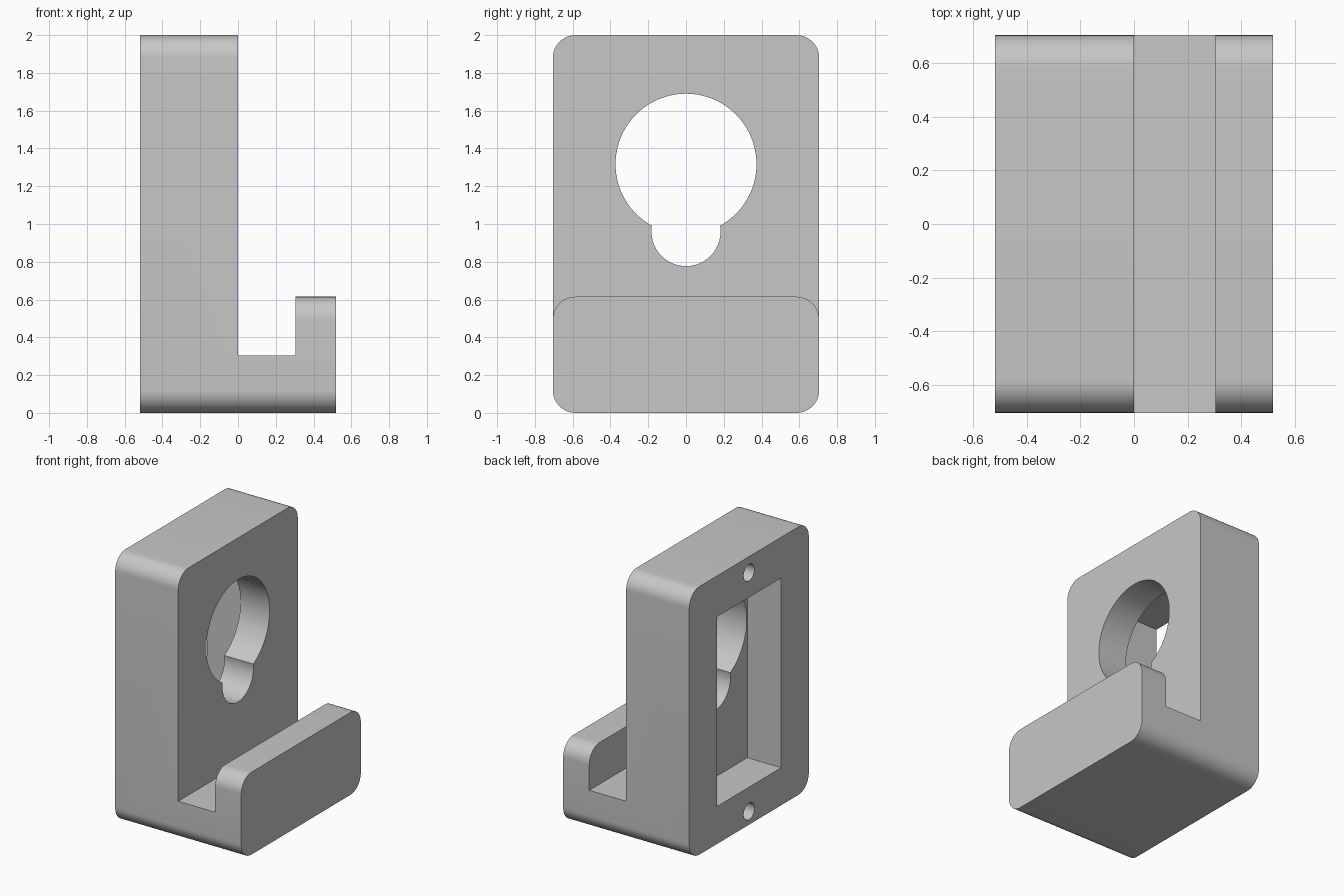
import bpy
import bmesh
import math

default = bpy.data.objects.get("Cube")
if default:
    bpy.data.objects.remove(default, do_unlink=True)

HALF_DEPTH = 0.705
BACK, WALL, LIP, FRONT = -0.52, 0.0, 0.305, 0.52
FLOOR_Z, LIP_Z, TOP_Z = 0.305, 0.615, 2.0
POCKET_X = -0.24

grey = bpy.data.materials.new("plain_grey")
grey.use_nodes = True
colour = (0.57, 0.57, 0.57, 1)
grey.diffuse_color = colour
grey.node_tree.nodes["Principled BSDF"].inputs["Base Color"].default_value = colour


def link_mesh(name, bm):
    bmesh.ops.recalc_face_normals(bm, faces=bm.faces)
    mesh = bpy.data.meshes.new(name)
    bm.to_mesh(mesh)
    bm.free()
    obj = bpy.data.objects.new(name, mesh)
    bpy.context.collection.objects.link(obj)
    mesh.materials.append(grey)
    return obj


def make_body():
    """J-shaped side profile extruded in depth, with rounded outer corners."""
    profile = [(BACK, 0), (FRONT, 0), (FRONT, LIP_Z), (LIP, LIP_Z),
               (LIP, FLOOR_Z), (WALL, FLOOR_Z), (WALL, TOP_Z), (BACK, TOP_Z)]
    bm = bmesh.new()
    face = bm.faces.new([bm.verts.new((x, -HALF_DEPTH, z)) for x, z in profile])
    side = bmesh.ops.extrude_face_region(bm, geom=[face])["geom"]
    moved = [v for v in side if isinstance(v, bmesh.types.BMVert)]
    bmesh.ops.translate(bm, verts=moved, vec=(0, 2 * HALF_DEPTH, 0))
    bmesh.ops.recalc_face_normals(bm, faces=bm.faces)

    def is_corner(edge):
        a, b = (v.co for v in edge.verts)
        along_x = abs(a.y - b.y) < 1e-4 and abs(a.z - b.z) < 1e-4
        return along_x and abs(a.z - FLOOR_Z) > 1e-3

    bmesh.ops.bevel(bm, geom=[e for e in bm.edges if is_corner(e)], offset=0.12,
                    segments=12, profile=0.5, affect='EDGES')
    return link_mesh("hook_body", bm)


def cut(body, cutter):
    cutter.hide_render = True
    mod = body.modifiers.new(cutter.name, 'BOOLEAN')
    mod.operation = 'DIFFERENCE'
    mod.solver = 'EXACT'
    mod.object = cutter
    bpy.context.view_layer.objects.active = body
    bpy.ops.object.modifier_apply(modifier=mod.name)
    bpy.data.objects.remove(cutter, do_unlink=True)


def box_cutter(name, x0, x1, half_y, z0, z1):
    bm = bmesh.new()
    bmesh.ops.create_cube(bm, size=1)
    bmesh.ops.scale(bm, vec=(x1 - x0, 2 * half_y, z1 - z0), verts=bm.verts)
    bmesh.ops.translate(bm, vec=((x0 + x1) / 2, 0, (z0 + z1) / 2), verts=bm.verts)
    return link_mesh(name, bm)


def round_cutter(name, x0, x1, radius, z, sides):
    bpy.ops.mesh.primitive_cylinder_add(
        vertices=sides, radius=radius, depth=x1 - x0,
        location=((x0 + x1) / 2, 0, z), rotation=(0, math.pi / 2, 0))
    obj = bpy.context.object
    obj.name = name
    obj.data.materials.append(grey)
    return obj


body = make_body()

# Rectangular pocket in the back
cut(body, box_cutter("pocket_cutter", BACK - 0.1, POCKET_X, 0.38, 0.28, 1.695))

# Keyhole opening: large round hole with a smaller one below
cut(body, round_cutter("large_hole_cutter", POCKET_X - 0.05, 0.1, 0.373, 1.317, 80))
cut(body, round_cutter("small_hole_cutter", POCKET_X - 0.06, 0.11, 0.183, 0.96, 48))

# Blind fixing holes above and below the pocket
for z in (0.1, 1.88):
    cut(body, round_cutter("fixing_hole_cutter", BACK - 0.1, BACK + 0.28, 0.063, z, 32))

# Smooth rounds, sharp edges
bpy.ops.object.select_all(action='DESELECT')
body.select_set(True)
bpy.context.view_layer.objects.active = body
bpy.ops.object.shade_smooth_by_angle(angle=math.radians(30))
